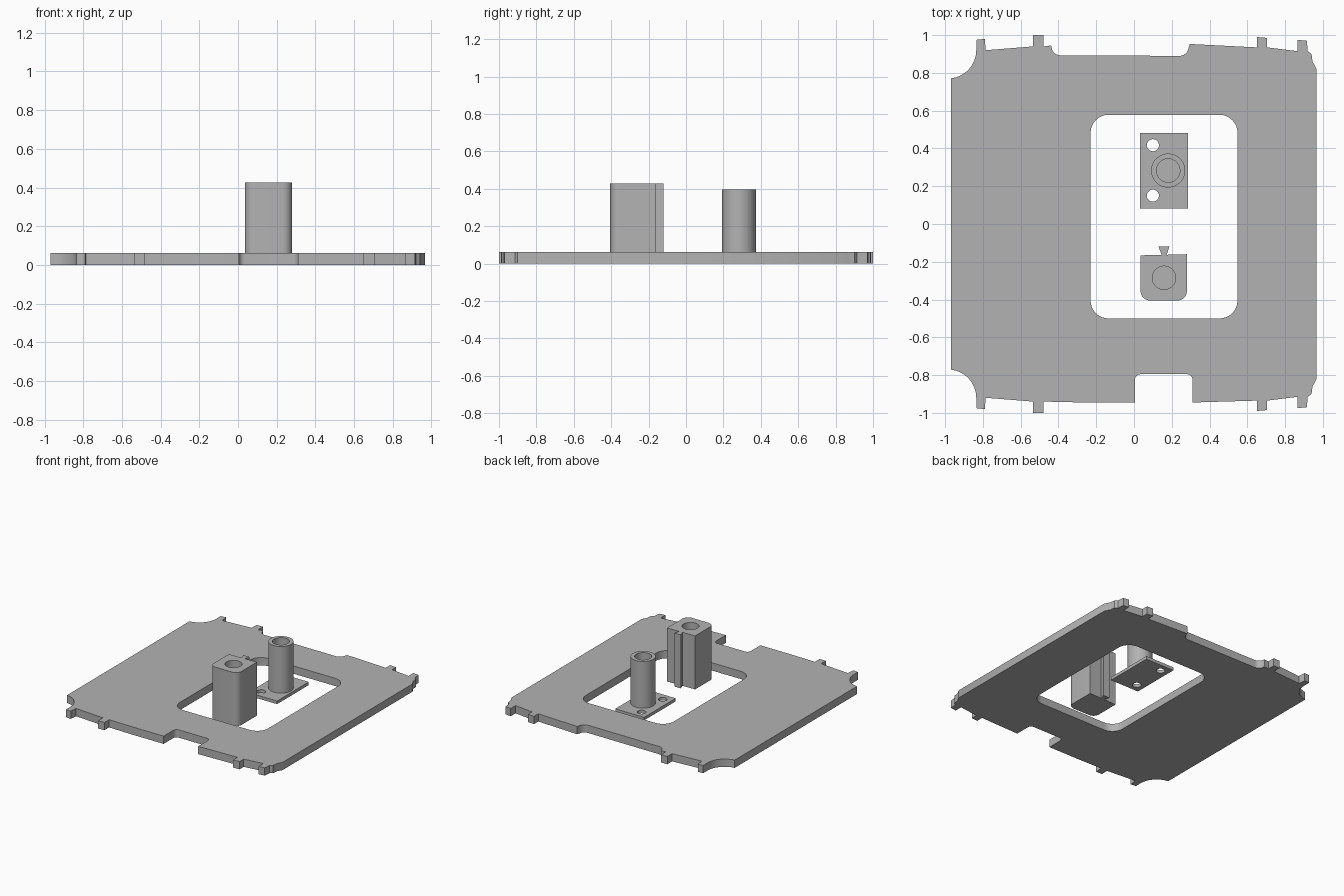
import bpy, bmesh
from math import cos, sin, radians, pi

old = bpy.data.objects.get("Cube")
if old:
    bpy.data.objects.remove(old, do_unlink=True)

grey = bpy.data.materials.new("plain grey")
grey.use_nodes = True
grey.diffuse_color = (0.45, 0.45, 0.45, 1)
grey.node_tree.nodes["Principled BSDF"].inputs["Base Color"].default_value = (0.45, 0.45, 0.45, 1)


def arc(cx, cy, r, start, end, steps=8):
    angles = [radians(start + (end - start) * i / steps) for i in range(steps + 1)]
    return [(cx + r * cos(a), cy + r * sin(a)) for a in angles]


def circle(cx, cy, r, steps=48):
    return arc(cx, cy, r, 0, 360, steps)[:-1]


def rounded_rect(x0, x1, y0, y1, r):
    return (arc(x0 + r, y0 + r, r, 180, 270) + arc(x1 - r, y0 + r, r, 270, 360)
            + arc(x1 - r, y1 - r, r, 0, 90) + arc(x0 + r, y1 - r, r, 90, 180))


def prism(name, loops, z0, z1):
    """Extrude an outline, with any further loops as holes."""
    curve = bpy.data.curves.new(name, "CURVE")
    curve.dimensions = "2D"
    curve.fill_mode = "BOTH"
    curve.extrude = (z1 - z0) / 2
    for loop in loops:
        spline = curve.splines.new("POLY")
        spline.points.add(len(loop) - 1)
        for point, (x, y) in zip(spline.points, loop):
            point.co = (x, y, 0, 1)
        spline.use_cyclic_u = True
    temp = bpy.data.objects.new(name + " curve", curve)
    bpy.context.collection.objects.link(temp)
    graph = bpy.context.evaluated_depsgraph_get()
    mesh = bpy.data.meshes.new_from_object(temp.evaluated_get(graph))
    bpy.data.objects.remove(temp, do_unlink=True)
    bm = bmesh.new()
    bm.from_mesh(mesh)
    bmesh.ops.remove_doubles(bm, verts=bm.verts, dist=0.0005)
    bmesh.ops.recalc_face_normals(bm, faces=bm.faces)
    bmesh.ops.translate(bm, verts=bm.verts, vec=(0, 0, (z0 + z1) / 2))
    bm.to_mesh(mesh)
    bm.free()
    mesh.materials.clear()
    mesh.materials.append(grey)
    obj = bpy.data.objects.new(name, mesh)
    bpy.context.collection.objects.link(obj)
    return obj


def combine(obj, tool, operation):
    mod = obj.modifiers.new("combine", "BOOLEAN")
    mod.operation = operation
    mod.solver = "EXACT"
    mod.object = tool
    bpy.context.view_layer.objects.active = obj
    bpy.ops.object.modifier_apply(modifier=mod.name)
    bpy.data.objects.remove(tool, do_unlink=True)


def smooth(obj):
    bpy.ops.object.select_all(action="DESELECT")
    obj.select_set(True)
    bpy.context.view_layer.objects.active = obj
    bpy.ops.object.shade_smooth_by_angle(angle=radians(30))


# Base plate outline: corners with tabs, mirrored front to back
left_end = arc(-0.985, 0.92, 0.15, -84, 0) + [
    (-0.835, 0.975), (-0.79, 0.98), (-0.785, 0.92), (-0.535, 0.94),
    (-0.535, 1), (-0.48, 1), (-0.48, 0.94)]
right_end = [
    (0.65, 0.935), (0.65, 0.99), (0.705, 0.985), (0.705, 0.935), (0.865, 0.915),
    (0.865, 0.975), (0.915, 0.97), (0.92, 0.915), (0.94, 0.9), (0.945, 0.86), (0.967, 0.82)]
back_notch = ([(-0.44, 0.945)] + arc(-0.39, 0.94, 0.047, 180, 270)
              + arc(0.24, 0.94, 0.05, 270, 350) + [(0.295, 0.953)])
front_notch = ([(0.31, -0.945)] + arc(0.28, -0.825, 0.03, 0, 90)
               + arc(0.035, -0.825, 0.03, 90, 180) + [(0.005, -0.945), (-0.27, -0.945)])


def to_front(points):
    return [(x, -y) for x, y in reversed(points)]


outline = left_end + back_notch + right_end + to_front(right_end) + front_notch + to_front(left_end)
window = rounded_rect(-0.23, 0.548, -0.5, 0.578, 0.095)
smooth(prism("base_plate", [outline, window], 0, 0.062))

# Flanged tube: thin plate with two screw holes and a blind tube
flange_outline = [(0.033, 0.083), (0.287, 0.083), (0.287, 0.482), (0.033, 0.482)]
flange = prism("flanged_tube", [flange_outline, circle(0.1, 0.417, 0.032), circle(0.1, 0.15, 0.032)], 0, 0.025)
combine(flange, prism("tube", [circle(0.181, 0.283, 0.09)], 0.01, 0.397), "UNION")
combine(flange, prism("tube_bore", [circle(0.181, 0.283, 0.062)], 0.03, 0.5), "DIFFERENCE")
smooth(flange)

# Square post with rounded front corners, a dovetail rib and a blind bore
post_outline = (arc(0.085, -0.355, 0.05, 180, 270) + arc(0.23, -0.355, 0.05, 270, 360)
                + [(0.28, -0.16), (0.173, -0.163), (0.187, -0.12),
                   (0.13, -0.12), (0.146, -0.163), (0.035, -0.166)])
post = prism("dovetail_post", [post_outline], 0, 0.427)
combine(post, prism("post_bore", [circle(0.159, -0.285, 0.062)], 0.06, 0.5), "DIFFERENCE")
smooth(post)
